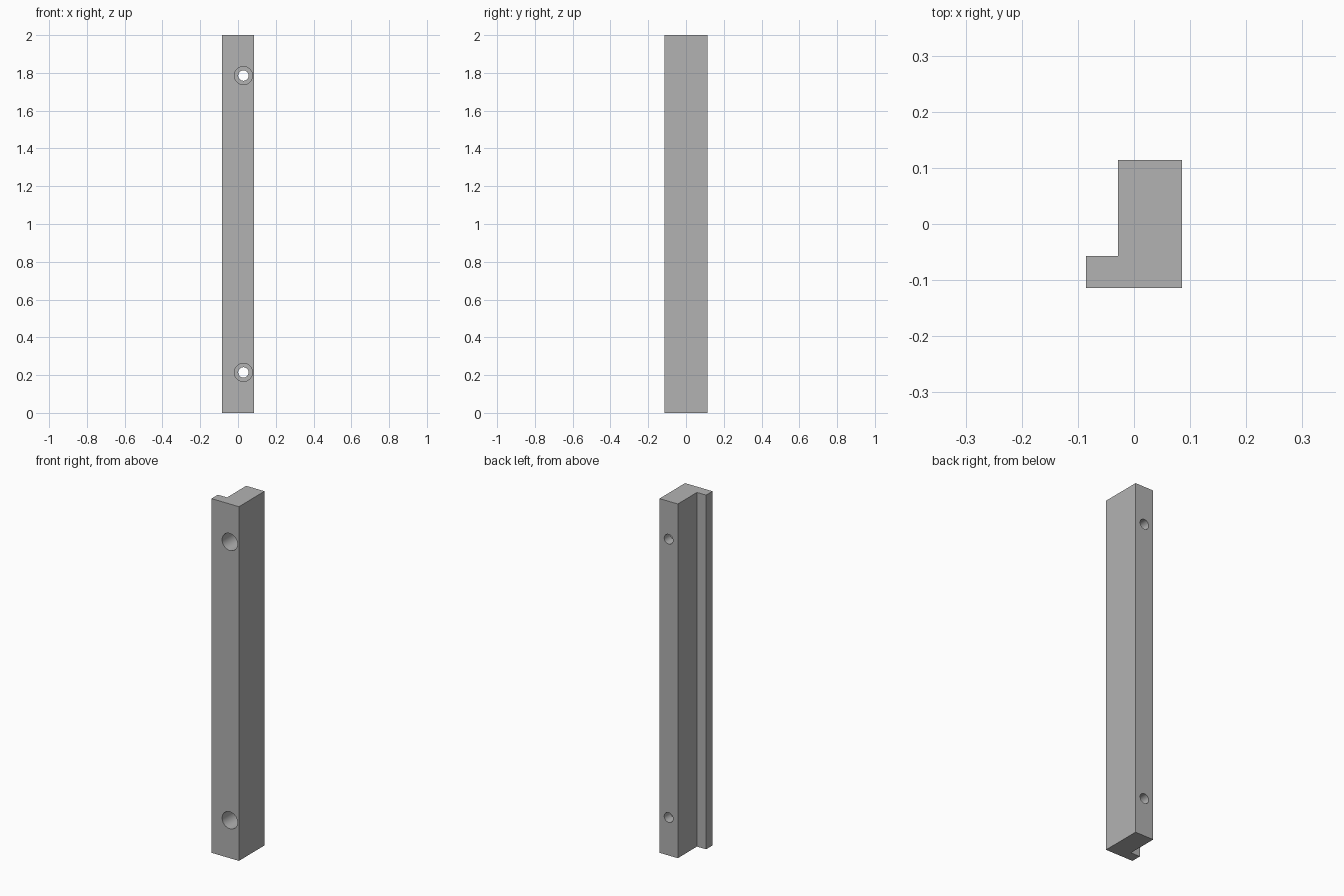
import bpy, bmesh, math

if "Cube" in bpy.data.objects:
    bpy.data.objects.remove(bpy.data.objects["Cube"])

U = 2 / 35                      # base module of the part
H = 2.0
SEG = 48

grey = bpy.data.materials.new("plain grey")
grey.diffuse_color = (0.448, 0.448, 0.448, 1)
grey.use_nodes = True
grey.node_tree.nodes["Principled BSDF"].inputs["Base Color"].default_value = grey.diffuse_color


def make_object(name, bm):
    bmesh.ops.recalc_face_normals(bm, faces=bm.faces[:])
    me = bpy.data.meshes.new(name)
    bm.to_mesh(me)
    bm.free()
    me.materials.append(grey)
    ob = bpy.data.objects.new(name, me)
    bpy.context.collection.objects.link(ob)
    return ob


# L-shaped profile extruded upwards
profile = [(-1.5, -2), (1.5, -2), (1.5, 2), (-0.5, 2), (-0.5, -1), (-1.5, -1)]
bm = bmesh.new()
base = bm.faces.new([bm.verts.new((x * U, y * U, 0)) for x, y in profile])
ext = bmesh.ops.extrude_face_region(bm, geom=[base])
for v in ext["geom"]:
    if isinstance(v, bmesh.types.BMVert):
        v.co.z = H
bar = make_object("mounting_bar", bm)


# Stepped screw hole cutter: wide counterbore in front, narrow bore behind
def hole_cutter(name, x, z):
    steps = [(-0.2, 0.048), (-2 * U + 3 * U, 0.048), (-2 * U + 3 * U, 0.0275), (0.2, 0.0275)]
    bm = bmesh.new()
    rings = []
    for y, r in steps:
        rings.append([bm.verts.new((x + r * math.cos(2 * math.pi * i / SEG), y,
                                    z + r * math.sin(2 * math.pi * i / SEG)))
                      for i in range(SEG)])
    for a, b in zip(rings, rings[1:]):
        for i in range(SEG):
            j = (i + 1) % SEG
            bm.faces.new((a[i], a[j], b[j], b[i]))
    bm.faces.new(rings[0])
    bm.faces.new(rings[-1])
    ob = make_object(name, bm)
    ob.hide_render = True
    return ob


bpy.context.view_layer.objects.active = bar
bar.select_set(True)
for label, z in (("lower", 0.2143), ("upper", 1.7857)):
    cutter = hole_cutter(label + "_hole_cutter", 0.5 * U, z)
    mod = bar.modifiers.new(label + "_hole", "BOOLEAN")
    mod.operation = "DIFFERENCE"
    mod.solver = "EXACT"
    mod.object = cutter
    bpy.ops.object.modifier_apply(modifier=mod.name)
    bpy.data.objects.remove(cutter)

bpy.ops.object.shade_smooth_by_angle(angle=math.radians(30))
